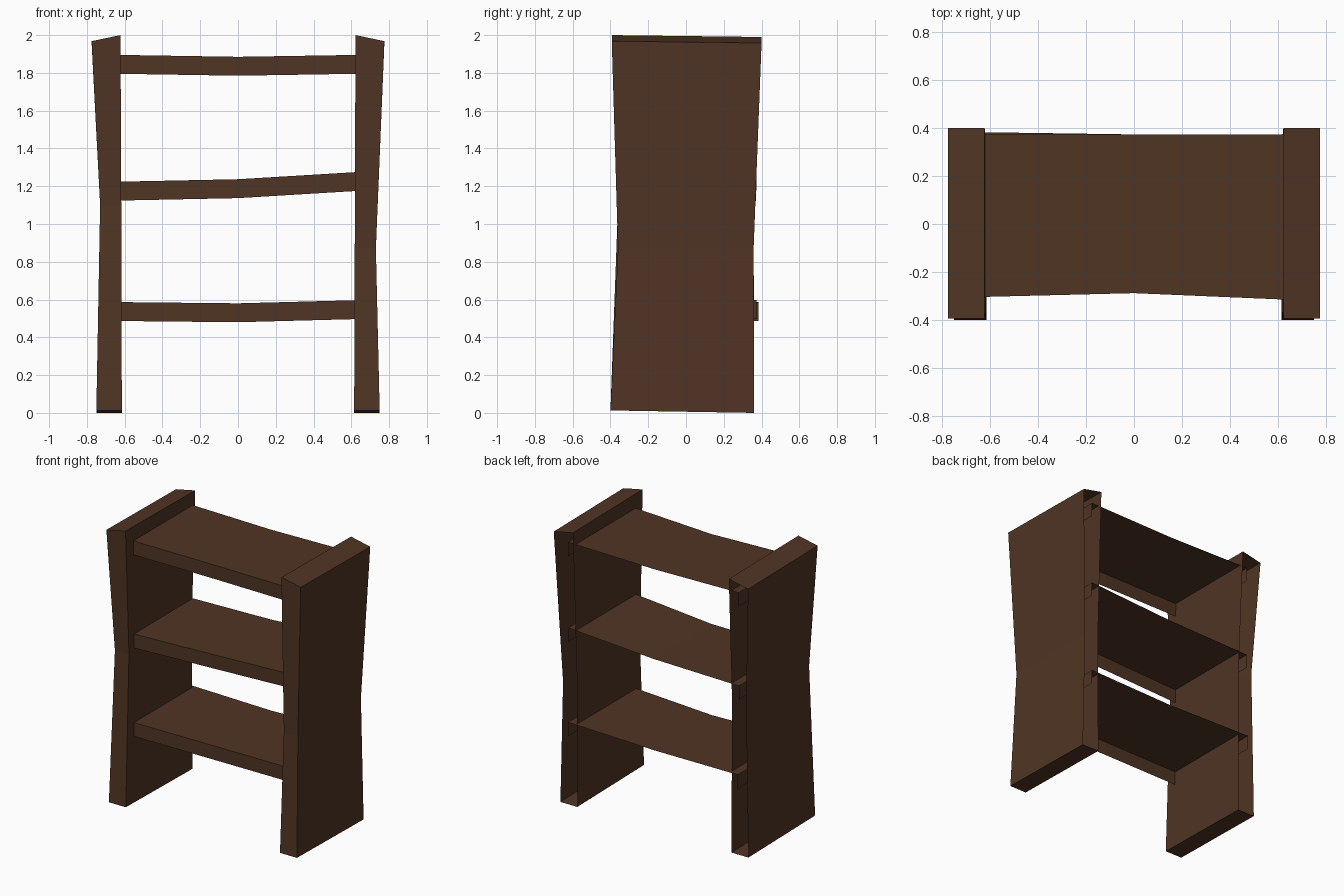
import bpy, bmesh
from mathutils import Vector

if "Cube" in bpy.data.objects:
    bpy.data.objects.remove(bpy.data.objects["Cube"])

wood = bpy.data.materials.new("dark brown wood")
wood.diffuse_color = (0.08, 0.035, 0.0175, 1)
wood.use_nodes = True
wood.node_tree.nodes["Principled BSDF"].inputs["Base Color"].default_value = wood.diffuse_color


def open_loft(name, rings, sides, centre):
    """Skin the first `sides` edges of each four-point section, cap both ends."""
    bm = bmesh.new()
    vs = [[bm.verts.new(p) for p in r] for r in rings]
    for a, b in zip(vs, vs[1:]):
        for i in range(sides):
            bm.faces.new((a[i], a[i + 1], b[i + 1], b[i]))
    bm.faces.new(vs[0])
    bm.faces.new(vs[-1])
    # drop unused points and point every face away from the centre
    for v in list(bm.verts):
        if not v.link_faces:
            bm.verts.remove(v)
    bm.normal_update()
    for f in bm.faces:
        if f.normal.dot(f.calc_center_median() - Vector(centre)) < 0:
            f.normal_flip()
    me = bpy.data.meshes.new(name)
    bm.to_mesh(me)
    bm.free()
    me.materials.append(wood)
    bpy.context.collection.objects.link(bpy.data.objects.new(name, me))


# Side panels: waisted, with outer, front and inner faces, open at the back
def side_panel(name, s, mid_z):
    # outer x, inner x, front y, back y, outer z, inner z, drop towards the back
    levels = [(0.75, 0.615, -0.40, 0.36, 0.013, 0.013, 0.013),
              (0.73, 0.618, -0.36, 0.358, mid_z, mid_z, 0.0),
              (0.775, 0.622, -0.393, 0.40, 1.968, 2.0, 0.01)]
    rings = [[(s * xo, yb, zo - d), (s * xo, yf, zo), (s * xi, yf, zi), (s * xi, yb, zi - d)]
             for xo, xi, yf, yb, zo, zi, d in levels]
    open_loft(name, rings, 3, (s * 0.675, 0, 1))


side_panel("left_side_panel", -1, 1.1)
side_panel("right_side_panel", 1, 0.87)


# Shelves: top, front and end faces, open below and behind
def shelf(name, tops, backs):
    fronts = (-0.305, -0.288, -0.317)
    rings = [[(x, yb, z), (x, yf, z), (x, yf, z - 0.1), (x, yb, z - 0.1)]
             for x, z, yf, yb in zip((-0.68, 0, 0.68), tops, fronts, backs)]
    open_loft(name, rings, 2, (0, 0.03, tops[1] - 0.05))


shelf("bottom_shelf", (0.587, 0.58, 0.598), (0.383, 0.373, 0.373))
shelf("middle_shelf", (1.223, 1.237, 1.278), (0.37, 0.372, 0.372))
shelf("top_shelf", (1.896, 1.885, 1.896), (0.372, 0.372, 0.372))
